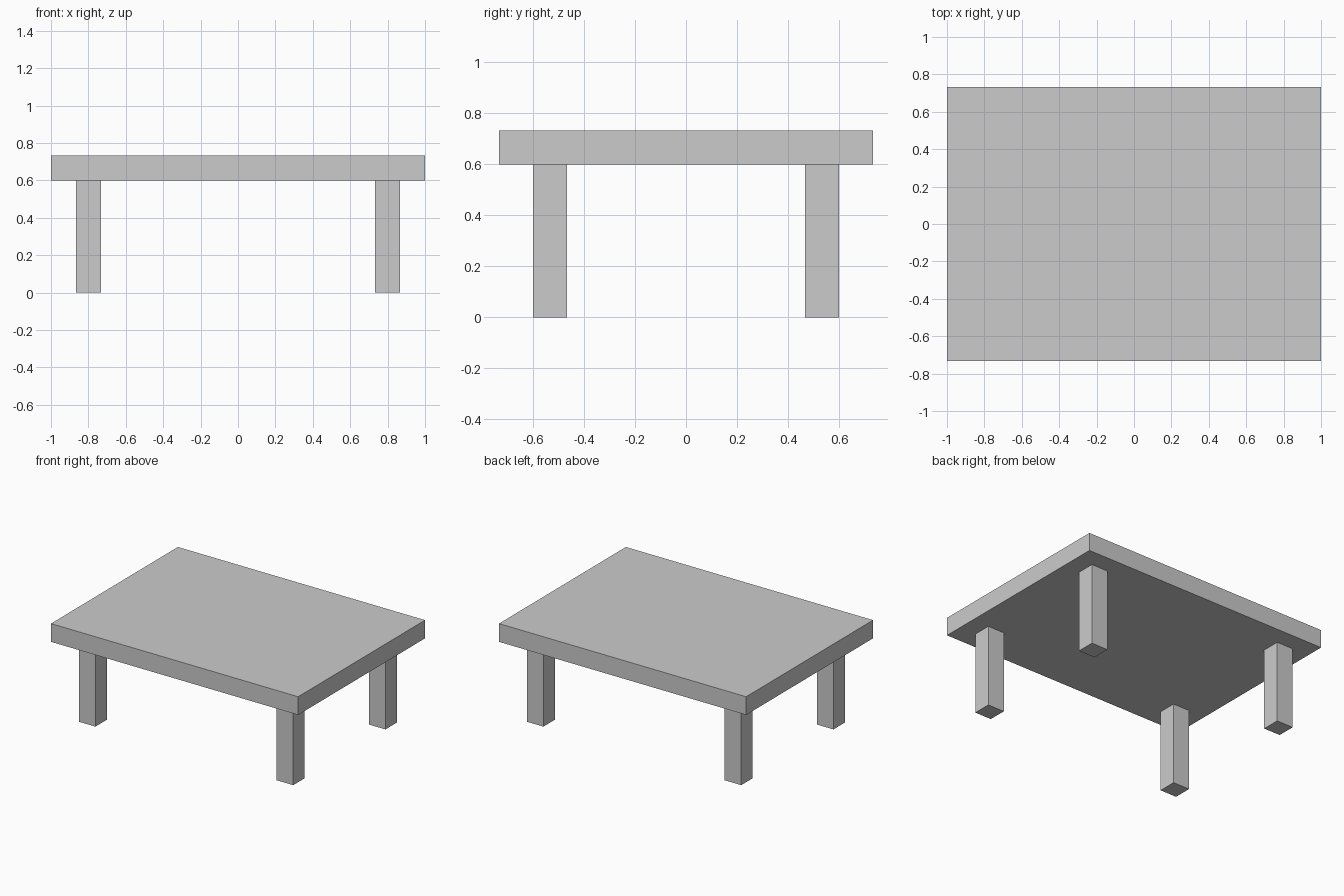
import bpy

default_cube = bpy.data.objects.get("Cube")
if default_cube:
    bpy.data.objects.remove(default_cube, do_unlink=True)

# Single plain grey for the whole table
grey = bpy.data.materials.new("light_grey")
grey.use_nodes = True
colour = (0.6, 0.6, 0.6, 1)
grey.diffuse_color = colour
grey.node_tree.nodes["Principled BSDF"].inputs["Base Color"].default_value = colour

UNIT = 2 / 15  # board thickness and leg width
LEG_HEIGHT = 0.6


def box(name, size, centre):
    bpy.ops.mesh.primitive_cube_add(size=1, location=centre)
    obj = bpy.context.object
    obj.name = name
    obj.scale = size
    bpy.ops.object.transform_apply(location=False, rotation=False, scale=True)
    obj.data.materials.append(grey)
    return obj


# Table top
box("table_top", (2, 11 * UNIT, UNIT), (0, 0, LEG_HEIGHT + UNIT / 2))

# Four square legs, set in from the corners
for x_side, x_name in ((-1, "right"), (1, "left")):
    for y_side, y_name in ((-1, "front"), (1, "back")):
        box(f"{y_name}_{x_name}_leg", (UNIT, UNIT, LEG_HEIGHT),
            (x_side * 6 * UNIT, y_side * 4 * UNIT, LEG_HEIGHT / 2))
